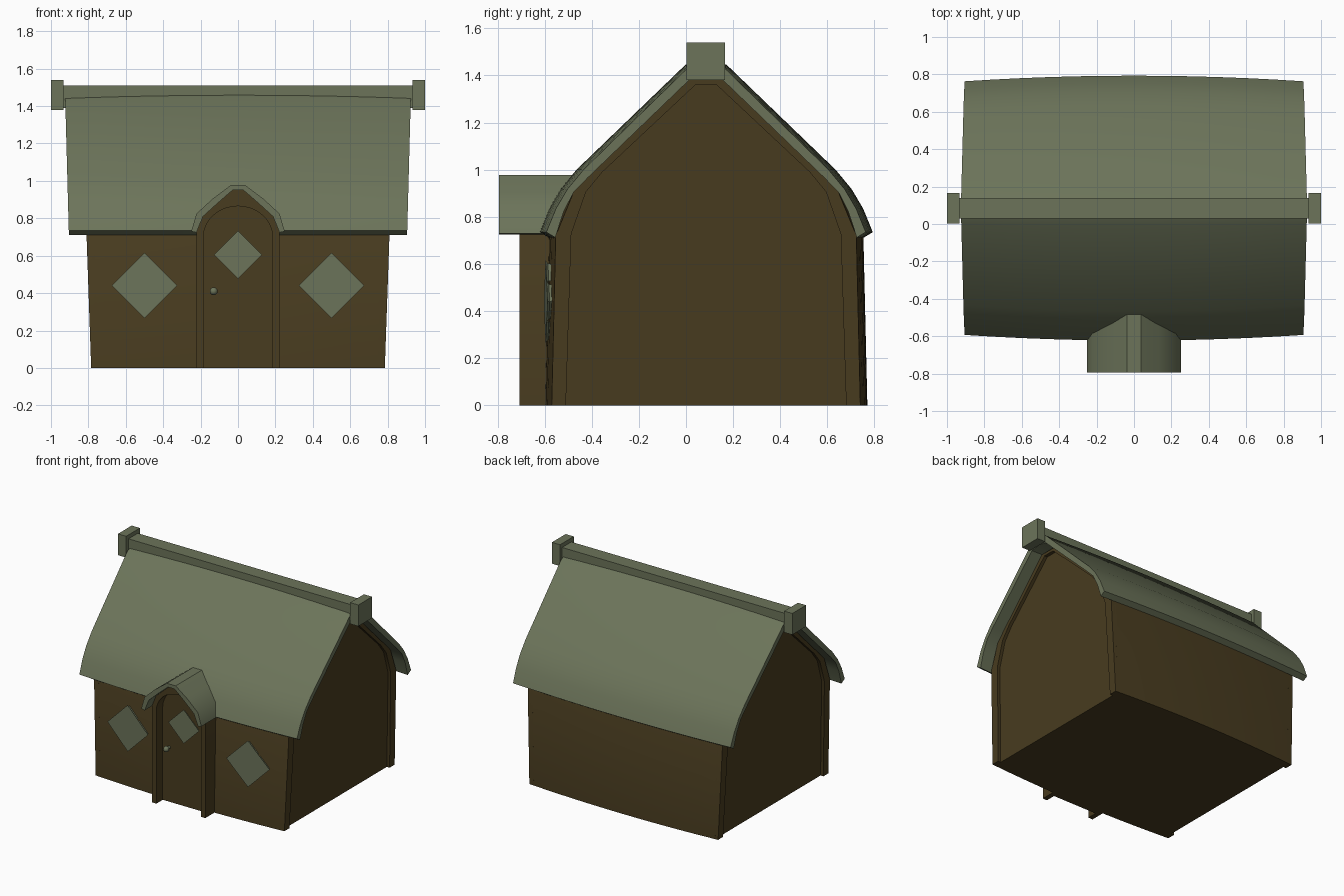
import bpy, bmesh
from math import pi, sin, cos, radians
from mathutils import Matrix

if "Cube" in bpy.data.objects:
    bpy.data.objects.remove(bpy.data.objects["Cube"])

CY = 0.085  # ridge line position in y


def material(name, col):
    m = bpy.data.materials.new(name)
    m.diffuse_color = (*col, 1)
    m.use_nodes = True
    m.node_tree.nodes["Principled BSDF"].inputs["Base Color"].default_value = m.diffuse_color
    return m


GREEN = material("mossy_green", (0.150, 0.175, 0.102))
BROWN = material("dark_wood", (0.066, 0.045, 0.014))


def finish(name, bm, mat):
    bmesh.ops.recalc_face_normals(bm, faces=bm.faces)
    me = bpy.data.meshes.new(name)
    bm.to_mesh(me)
    bm.free()
    ob = bpy.data.objects.new(name, me)
    bpy.context.collection.objects.link(ob)
    me.materials.append(mat)
    return ob


def full(half):
    """Mirror a half profile running from the bottom to the top."""
    right = [p for p in reversed(half) if p[0] > 0]
    return [(-d, z) for d, z in half] + right


def band(outer, inner):
    return full(outer) + full(inner)[::-1]


def loft(name, sections, mat):
    bm = bmesh.new()
    rings = [[bm.verts.new(p) for p in s] for s in sections]
    n = len(rings[0])
    for a, b in zip(rings, rings[1:]):
        for i in range(n):
            j = (i + 1) % n
            bm.faces.new((a[i], a[j], b[j], b[i]))
    bm.faces.new(rings[0])
    bm.faces.new(rings[-1])
    return finish(name, bm, mat)


def bowed(ring, t, base, lean, bow=0.03):
    """Place a (depth, z) ring at t in -1..1 along x, bulging mid-length and leaning out."""
    k = max(0, 1 - t * t)
    out = []
    for d, z in ring:
        push = bow * k * max(-1, min(1, d / 0.3))
        lift = 0.015 * k if z > 1.36 else 0
        out.append((t * (base + lean * z), CY + d + push, z + lift))
    return out


def box(name, lo, hi, mat):
    bm = bmesh.new()
    bmesh.ops.create_cube(bm, size=1)
    for v in bm.verts:
        v.co = [(l + h) / 2 + c * (h - l) for l, h, c in zip(lo, hi, v.co)]
    return finish(name, bm, mat)


# House walls, ending in gables recessed behind the end frames
wall = [(0.655, 0), (0.638, 0.72), (0.562, 0.905), (0.50, 0.968), (0.072, 1.38)]
frame_in = [(0.595, 0), (0.572, 0.727), (0.51, 0.905), (0.44, 0.99), (0.045, 1.36)]
steps = [-0.97 + 1.94 * i / 12 for i in range(13)]
loft("walls", [bowed(full(wall), t, 0.785, 0.035) for t in steps], BROWN)
for s, side in ((-1, "left"), (1, "right")):
    loft(side + "_gable_frame",
         [bowed(band(wall, frame_in), s * t, 0.785, 0.035) for t in (0.95, 1)], BROWN)

# Curved roof shell
roof_out = [(0.678, 0.735), (0.637, 0.835), (0.588, 0.918), (0.52, 1.0), (0.08, 1.43), (0, 1.465)]
roof_in = [(0.64, 0.712), (0.605, 0.82), (0.562, 0.905), (0.50, 0.968), (0.072, 1.38), (0, 1.39)]
loft("roof", [bowed(band(roof_out, roof_in), -1 + i / 6, 0.885, 0.027) for i in range(13)], GREEN)

# Ridge beam and its end blocks
box("ridge_beam", (-0.935, 0.03, 1.39), (0.935, 0.14, 1.51), GREEN)
for s, side in ((-1, "left"), (1, "right")):
    xs = sorted((s * 0.932, s * 1.0))
    box(side + "_ridge_block", (xs[0], 0.002, 1.38), (xs[1], 0.165, 1.54), GREEN)


# Porch: roof, arched surround and door, all swept along y
def sweep_y(name, ring, y0, y1, mat):
    return loft(name, [[(x, y, z) for x, z in ring] for y in (y0, y1)], mat)


porch_out = [(0.25, 0.73), (0.222, 0.825), (0.135, 0.905), (0.037, 0.978)]
porch_in = [(0.222, 0.724), (0.187, 0.81), (0.11, 0.88), (0.027, 0.952)]
arch = [(0.185, 0)] + [(0.185 * cos(i * pi / 16), 0.70 + 0.165 * sin(i * pi / 16)) for i in range(8)]
arch.append((0, 0.865))
sweep_y("porch_roof", band(porch_out, porch_in), -0.793, -0.46, GREEN)
sweep_y("door_surround", band([(0.222, 0)] + porch_in, arch), -0.706, -0.53, BROWN)
sweep_y("door", full(arch), -0.63, -0.54, BROWN)


# Diamond windows with a raised rim and crossed bars
def window(name, loc, half, yaw=0):
    bm = bmesh.new()
    bmesh.ops.create_grid(bm, x_segments=2, y_segments=2, size=half / 2 ** 0.5)
    rim = [e for e in bm.edges if e.is_boundary]
    bmesh.ops.inset_individual(bm, faces=bm.faces[:], thickness=0.014, depth=-0.01)
    ext = bmesh.ops.extrude_edge_only(bm, edges=rim)["geom"]
    back = [g for g in ext if isinstance(g, bmesh.types.BMVert)]
    bmesh.ops.translate(bm, verts=back, vec=(0, 0, -0.035))
    bmesh.ops.holes_fill(bm, edges=[e for e in bm.edges if e.is_boundary], sides=0)
    m = (Matrix.Translation(loc) @ Matrix.Rotation(yaw, 4, 'Z')
         @ Matrix.Rotation(pi / 2, 4, 'X') @ Matrix.Rotation(pi / 4, 4, 'Z'))
    bmesh.ops.transform(bm, matrix=m, verts=bm.verts)
    return finish(name, bm, GREEN)


window("left_window", (-0.5, -0.596, 0.44), 0.175, -0.045)
window("right_window", (0.5, -0.596, 0.44), 0.175, 0.045)
window("door_window", (0, -0.645, 0.605), 0.128)

# Door knob on a short stem
bm = bmesh.new()
bmesh.ops.create_uvsphere(bm, u_segments=16, v_segments=10, radius=0.021,
                          matrix=Matrix.Translation((-0.13, -0.667, 0.41)))
bmesh.ops.create_cone(bm, cap_ends=True, segments=12, radius1=0.01, radius2=0.01, depth=0.04,
                      matrix=Matrix.Translation((-0.13, -0.64, 0.41)) @ Matrix.Rotation(pi / 2, 4, 'X'))
finish("door_knob", bm, GREEN)

# Smooth the gentle bends, keep the corners sharp
bpy.ops.object.select_all(action='SELECT')
bpy.context.view_layer.objects.active = bpy.data.objects["roof"]
bpy.ops.object.shade_smooth_by_angle(angle=radians(32))
